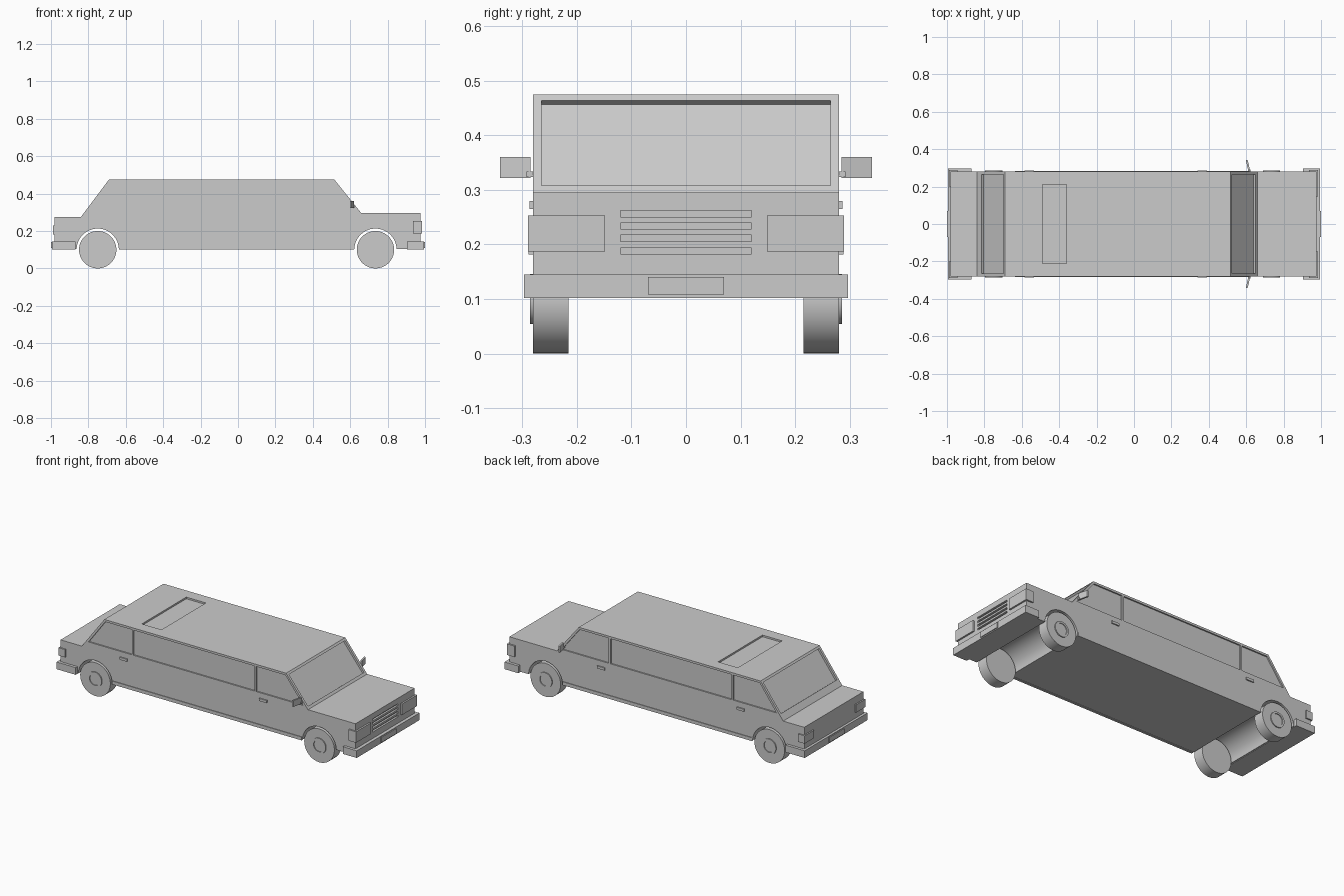
import bpy, bmesh, math
from mathutils import Vector

if "Cube" in bpy.data.objects:
    bpy.data.objects.remove(bpy.data.objects["Cube"])

R = math.radians


def finish(name, bm, mirror=False, smooth=False):
    bmesh.ops.recalc_face_normals(bm, faces=bm.faces)
    me = bpy.data.meshes.new(name)
    bm.to_mesh(me)
    bm.free()
    ob = bpy.data.objects.new(name, me)
    bpy.context.collection.objects.link(ob)
    bpy.ops.object.select_all(action='DESELECT')
    ob.select_set(True)
    bpy.context.view_layer.objects.active = ob
    if smooth:
        bpy.ops.object.shade_smooth_by_angle(angle=R(30))
    if mirror:
        m = ob.modifiers.new("mirror", 'MIRROR')
        m.use_axis = (False, True, False)
    return ob


def prism(name, pts, lo, hi, axis='y', **kw):
    """Extrude a closed outline along y (points x,z) or z (points x,y)."""
    bm = bmesh.new()
    put = (lambda p, h: (p[0], h, p[1])) if axis == 'y' else (lambda p, h: (p[0], p[1], h))
    face = bm.faces.new([bm.verts.new(put(p, lo)) for p in pts])
    ext = bmesh.ops.extrude_face_region(bm, geom=[face])
    move = Vector(put((0, 0), hi - lo))
    bmesh.ops.translate(bm, vec=move, verts=[v for v in ext['geom'] if isinstance(v, bmesh.types.BMVert)])
    return finish(name, bm, **kw)


def box(name, x, y, z, **kw):
    return prism(name, [(x[0], z[0]), (x[1], z[0]), (x[1], z[1]), (x[0], z[1])], y[0], y[1], **kw)


def carve(body, cutter):
    m = body.modifiers.new("recess", 'BOOLEAN')
    m.operation = 'DIFFERENCE'
    m.solver = 'EXACT'
    m.object = cutter
    bpy.context.view_layer.objects.active = body
    bpy.ops.object.modifier_apply(modifier=m.name)
    bpy.data.objects.remove(cutter)


def arch(cx, r=0.113, n=24, floor=0.105):
    a0 = math.asin((floor - 0.1) / r)
    return [(cx + r * math.cos(a), 0.1 + r * math.sin(a))
            for a in (a0 + (math.pi - 2 * a0) * i / n for i in range(n + 1))]


def slope_cut(p, q, depth=0.012):
    """Thin outline straddling a sloping edge, for front and rear glass."""
    d = Vector((q[0] - p[0], q[1] - p[1])).normalized()
    n = Vector((d.y, -d.x)) * depth
    p, q = Vector(p), Vector(q)
    return [tuple(v) for v in (p - n, q - n, q + n, p + n)]


W = 0.28
REAR, FRONT = -0.75, 0.735

# Body shell with wheel arches cut through the profile
outline = [(-0.98, 0.105), (-0.98, 0.275), (-0.84, 0.275), (-0.69, 0.475), (0.515, 0.475),
           (0.66, 0.295), (0.975, 0.295), (0.975, 0.105)] + arch(FRONT) + arch(REAR)
body = prism("body", outline, -W, W, smooth=True)

# Recessed side windows
windows = [
    [(-0.795, 0.312), (-0.684, 0.462), (-0.508, 0.462), (-0.508, 0.312)],
    [(-0.498, 0.312), (-0.498, 0.462), (0.305, 0.462), (0.305, 0.312)],
    [(0.317, 0.312), (0.317, 0.462), (0.510, 0.462), (0.628, 0.312)],
]
for w in windows:
    for s in (1, -1):
        carve(body, prism("window_cutter", w, s * (W - 0.008), s * (W + 0.02)))

# Windscreen and rear glass recesses


def on_line(a, b, z):
    t = (z - a[1]) / (b[1] - a[1])
    return (a[0] + (b[0] - a[0]) * t, z)


for a, b in (((0.66, 0.295), (0.515, 0.475)), ((-0.84, 0.275), (-0.69, 0.475))):
    pts = slope_cut(on_line(a, b, 0.308), on_line(a, b, 0.464))
    carve(body, prism("glass_cutter", pts, -0.265, 0.265))

# Sunroof and grille recesses
carve(body, box("sunroof_cutter", (-0.49, -0.36), (-0.21, 0.21), (0.465, 0.50)))
carve(body, box("grille_cutter", (0.963, 1.0), (-0.12, 0.12), (0.183, 0.262)))
for z in (0.194, 0.217, 0.2395):
    box("grille_slat", (0.955, 0.975), (-0.12, 0.12), (z, z + 0.0112))

# Bumpers and number plates
box("front_bumper", (0.903, 0.995), (-0.297, 0.297), (0.102, 0.145))
box("rear_bumper", (-0.995, -0.868), (-0.297, 0.297), (0.102, 0.145))
box("front_plate", (0.99, 1.0), (-0.07, 0.07), (0.108, 0.14))
box("rear_plate", (-1.0, -0.99), (-0.07, 0.07), (0.108, 0.14))

# Wraparound lights
box("headlight", (0.935, 0.985), (0.148, 0.289), (0.187, 0.253), mirror=True)
box("tail_light", (-0.988, -0.945), (0.20, 0.288), (0.182, 0.229), mirror=True)

# Sills and door handles
box("sill", (-0.635, 0.62), (0.27, 0.284), (0.102, 0.122), mirror=True)
for x in (-0.585, 0.34):
    box("door_handle", (x, x + 0.05), (0.275, 0.287), (0.265, 0.28), mirror=True)

# Wing mirrors on short stalks
prism("wing_mirror", [(0.611, 0.285), (0.621, 0.285), (0.608, 0.341), (0.598, 0.341)],
      0.322, 0.36, axis='z', mirror=True)
box("mirror_stalk", (0.611, 0.623), (0.265, 0.292), (0.324, 0.334), mirror=True)

# Wheels: one turned profile (radius, y) with raised hub ring
profile = [(0, 0.215), (0.1, 0.215), (0.1, 0.28), (0.046, 0.28), (0.046, 0.286),
           (0.034, 0.286), (0.034, 0.281), (0, 0.281)]
for cx, name in ((FRONT, "front_wheel"), (REAR, "rear_wheel")):
    bm = bmesh.new()
    vs = [bm.verts.new((cx + r, y, 0.1)) for r, y in profile]
    es = [bm.edges.new(e) for e in zip(vs, vs[1:])]
    bmesh.ops.spin(bm, geom=vs + es, cent=(cx, 0, 0.1), axis=(0, 1, 0),
                   angle=2 * math.pi, steps=40)
    bmesh.ops.remove_doubles(bm, verts=bm.verts, dist=1e-5)
    finish(name, bm, mirror=True, smooth=True)
